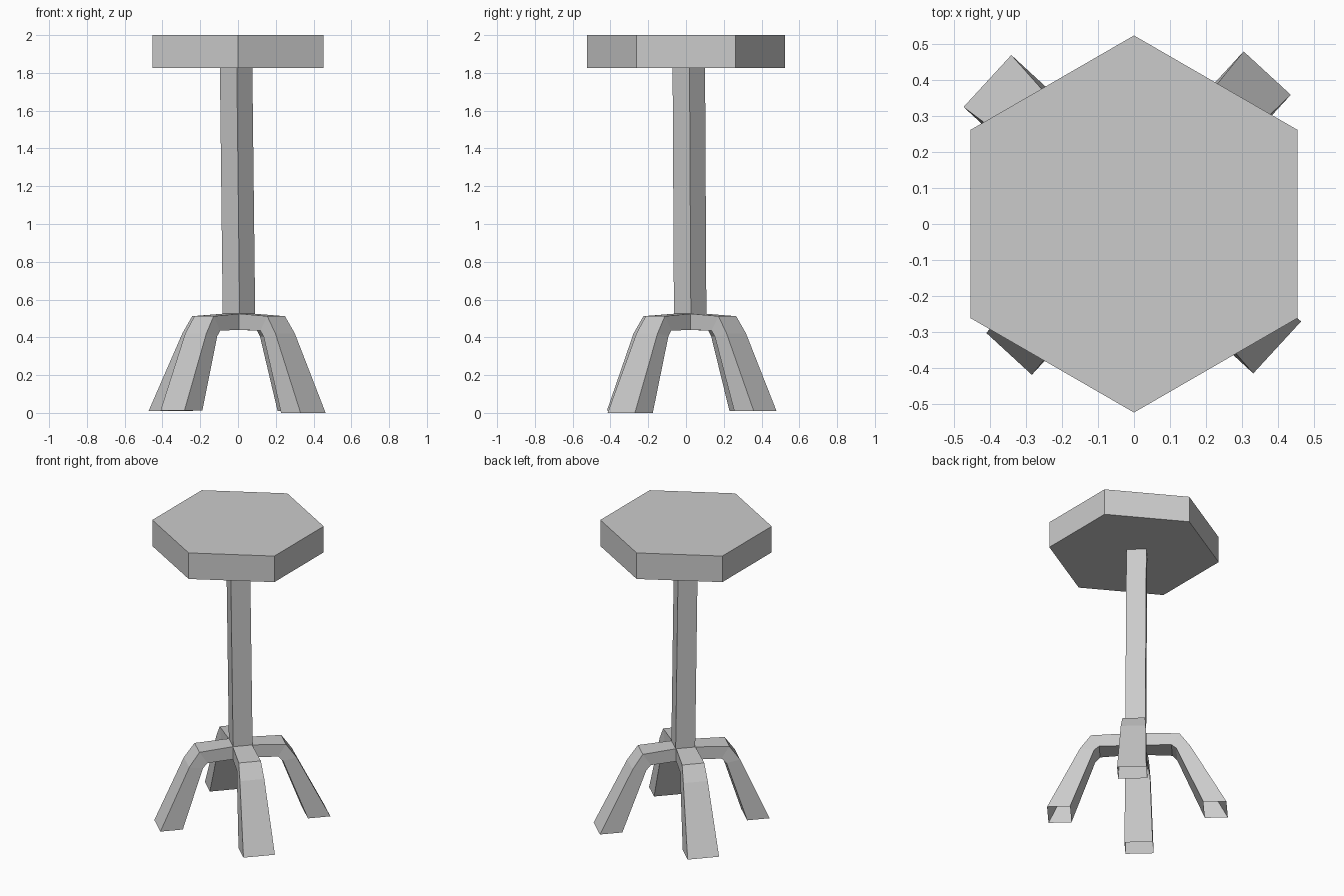
import bpy, bmesh
from math import cos, sin, radians
from mathutils import Vector, Matrix

default_cube = bpy.data.objects.get("Cube")
if default_cube:
    bpy.data.objects.remove(default_cube)

grey = bpy.data.materials.new("plain grey")
grey.use_nodes = True
COLOUR = (0.6, 0.6, 0.6, 1)
grey.diffuse_color = COLOUR
grey.node_tree.nodes["Principled BSDF"].inputs["Base Color"].default_value = COLOUR

TWIST = 2.4              # slight turn of the column and legs, in degrees
HUB = Vector((0.003, 0.02, 0))


def finish(bm, name):
    bmesh.ops.remove_doubles(bm, verts=bm.verts, dist=0.0005)
    bmesh.ops.recalc_face_normals(bm, faces=bm.faces)
    mesh = bpy.data.meshes.new(name)
    bm.to_mesh(mesh)
    bm.free()
    mesh.materials.append(grey)
    obj = bpy.data.objects.new(name, mesh)
    bpy.context.collection.objects.link(obj)
    return obj


def bridge(bm, lower, upper):
    n = len(lower)
    for i in range(n):
        j = (i + 1) % n
        bm.faces.new((lower[i], lower[j], upper[j], upper[i]))


def prism(name, sides, radius, turn, bottom, top):
    """Upright prism between two centre points."""
    bm = bmesh.new()
    rings = []
    for centre in (bottom, top):
        angles = [radians(turn + 360 * i / sides) for i in range(sides)]
        rings.append([bm.verts.new(Vector(centre) + Vector((cos(a), sin(a), 0)) * radius)
                      for a in angles])
    bridge(bm, *rings)
    for ring in rings:
        bm.faces.new(ring)
    return finish(bm, name)


# Hexagonal seat and slightly leaning square column
prism("seat", 6, 0.5235, 90, (0, 0, 1.825), (0, 0, 2))
prism("column", 4, 0.086, TWIST, (0.005, 0.022, 0.52), (-0.01, 0.015, 1.826))

# Four bent legs with open feet, joined at a square hub
HALF = 0.06
bm = bmesh.new()
legs = [(0.542, 0.089, 0.01), (0.557, 0.098, 0.01),
        (0.517, 0.086, 0.012), (0.536, 0.098, 0.0)]
for k, (reach, foot_half, foot_z) in enumerate(legs):
    turn = Matrix.Rotation(radians(45 + TWIST + 90 * k), 3, "Z")
    # each section: half width, outer (r, z), inner (r, z)
    sections = [
        (HALF, (HALF, 0.525), (HALF, 0.44)),
        (0.069, (0.27, 0.512), (0.22, 0.435)),
        (0.076, (0.335, 0.42), (0.25, 0.405)),
        (foot_half, (reach, foot_z), (reach - 0.14, foot_z)),
    ]
    rings = []
    for w, (ro, zo), (ri, zi) in sections:
        corners = [(ro, -w, zo), (ro, w, zo), (ri, w, zi), (ri, -w, zi)]
        rings.append([bm.verts.new(turn @ Vector(c) + HUB) for c in corners])
    for lower, upper in zip(rings, rings[1:]):
        bridge(bm, lower, upper)

# Hub top and underside
for z in (0.525, 0.44):
    turn = Matrix.Rotation(radians(45 + TWIST), 3, "Z")
    square = [(-HALF, -HALF, z), (HALF, -HALF, z), (HALF, HALF, z), (-HALF, HALF, z)]
    bm.faces.new([bm.verts.new(turn @ Vector(c) + HUB) for c in square])
finish(bm, "leg_base")
